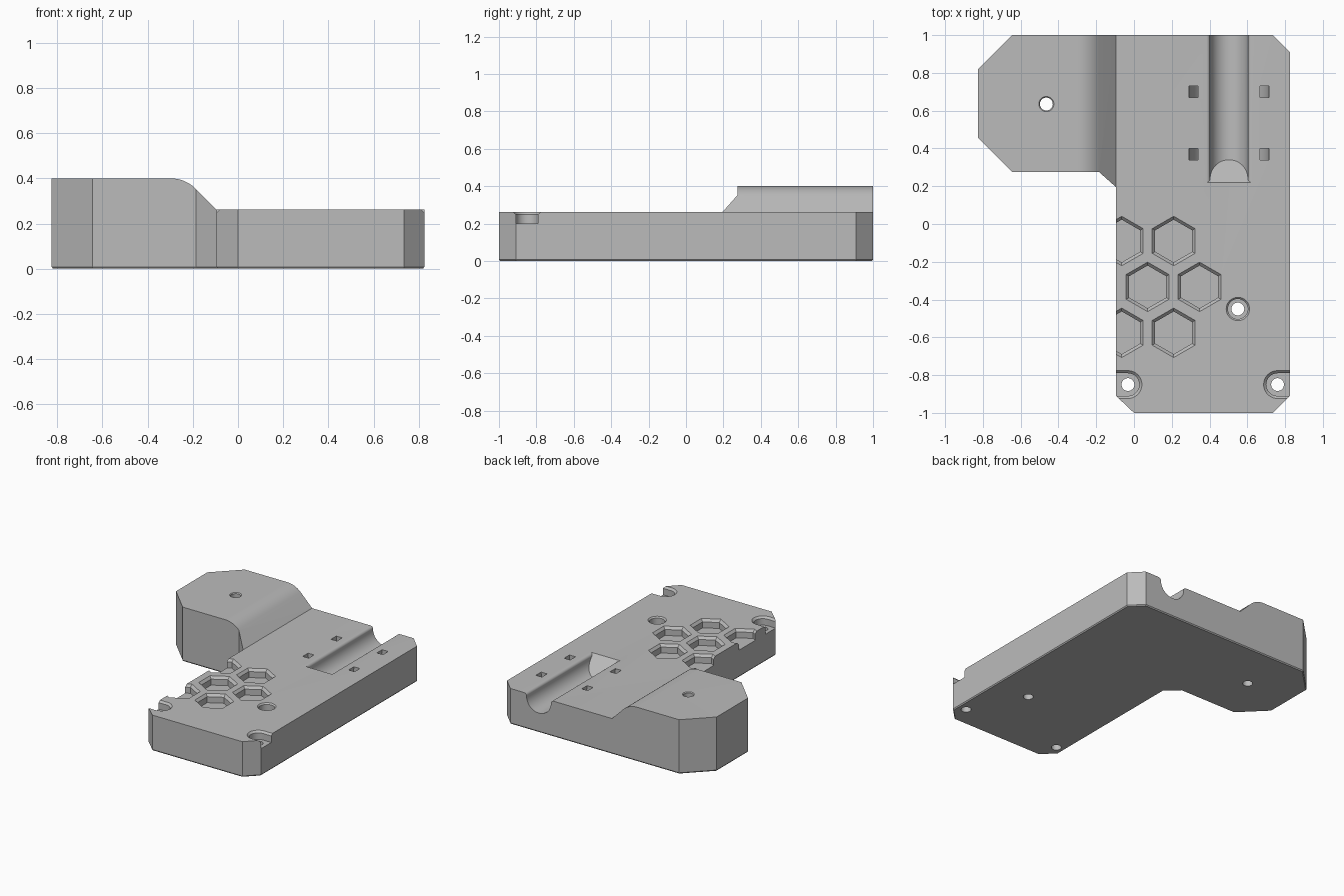
import bpy, bmesh
from math import sin, cos, pi, sqrt

if "Cube" in bpy.data.objects:
    bpy.data.objects.remove(bpy.data.objects["Cube"])

DECK, TOWER, EDGE = 0.262, 0.40, 0.017     # two top levels and top chamfer
SLOPE_END, ARC_R = -0.095, 0.157           # ramp between the levels
ARC_X = SLOPE_END - (TOWER - DECK) - ARC_R * (sqrt(2) - 1)
TROUGH_X = 0.503

grey = bpy.data.materials.new("plain grey")
grey.use_nodes = True
grey.diffuse_color = (0.5, 0.5, 0.5, 1)
grey.node_tree.nodes["Principled BSDF"].inputs["Base Color"].default_value = (0.5, 0.5, 0.5, 1)


def top_height(x):
    """Flat tower, rounded shoulder, 45 degree ramp, flat deck."""
    if x <= ARC_X:
        return TOWER
    if x >= SLOPE_END:
        return DECK
    d = x - ARC_X
    if d < ARC_R * sin(pi / 4) + 1e-6:
        return TOWER - ARC_R + sqrt(ARC_R ** 2 - d ** 2)
    return DECK + SLOPE_END - x


def make_object(name, bm):
    mesh = bpy.data.meshes.new(name)
    bm.to_mesh(mesh)
    bm.free()
    mesh.materials.append(grey)
    ob = bpy.data.objects.new(name, mesh)
    bpy.context.collection.objects.link(ob)
    return ob


def loft(bm, rings):
    """Closed solid through rings with equal point counts."""
    loops = [[bm.verts.new(p) for p in ring] for ring in rings]
    n = len(loops[0])
    faces = [bm.faces.new(loops[0]), bm.faces.new(loops[-1])]
    for a, b in zip(loops, loops[1:]):
        for i in range(n):
            j = (i + 1) % n
            faces.append(bm.faces.new((a[i], a[j], b[j], b[i])))
    bmesh.ops.recalc_face_normals(bm, faces=faces)


def ring(x, y, z, r, n, turn=0.0):
    return [(x + r * cos(turn + 2 * pi * i / n), y + r * sin(turn + 2 * pi * i / n), z)
            for i in range(n)]


def flared(bm, shape, floor, top, r, flare):
    """Pocket with a 45 degree chamfered mouth."""
    loft(bm, [shape(floor, r), shape(top - flare, r), shape(top + 0.015, r + flare + 0.015)])


# Body: outline with an inset rim, cut along the ramp, raised to the height rule
outline = [(-0.825, 0.82), (-0.825, 0.455), (-0.645, 0.275), (-0.185, 0.275),
           (-0.095, 0.195), (-0.095, -0.91), (0, -1), (0.735, -1),
           (0.825, -0.91), (0.825, 0.91), (0.735, 1), (-0.645, 1)]
bm = bmesh.new()
face = bm.faces.new([bm.verts.new((x, y, 0)) for x, y in outline])
bmesh.ops.inset_region(bm, faces=[face], thickness=EDGE, use_boundary=True, use_even_offset=True)
cuts = [ARC_X + ARC_R * sin(pi / 4 * i / 8) for i in range(9)] + [SLOPE_END]
for x in cuts:
    bmesh.ops.bisect_plane(bm, geom=bm.verts[:] + bm.edges[:] + bm.faces[:], dist=1e-5,
                           plane_co=(x, 0, 0), plane_no=(1, 0, 0))
for v in bm.verts:
    v.co.z = top_height(v.co.x) - (EDGE if v.is_boundary else 0)
rim = [e for e in bm.edges if e.is_boundary]
skirt = bmesh.ops.extrude_edge_only(bm, edges=rim)["geom"]
for v in skirt:
    if isinstance(v, bmesh.types.BMVert):
        v.co.z = 0.008
base = bmesh.ops.contextual_create(bm, geom=[e for e in bm.edges if e.is_boundary])["faces"]
bmesh.ops.inset_region(bm, faces=base, thickness=0.006, use_even_offset=True)
for f in base:
    for v in f.verts:
        v.co.z = 0
bmesh.ops.recalc_face_normals(bm, faces=bm.faces[:])
body = make_object("bracket_body", bm)

# Pockets
bm = bmesh.new()

# Honeycomb recesses
for hx, hy in [(0.21, -0.09), (-0.065, -0.09), (0.072, -0.333),
               (0.347, -0.333), (0.21, -0.576), (-0.065, -0.576)]:
    flared(bm, lambda z, r: ring(hx, hy, z, r, 6, pi / 2), 0.2, DECK, 0.113, 0.018)

# Corner screw seats, open to the sides
for sx, side in [(0.76, 1), (-0.032, -1)]:
    def seat(z, r):
        arc = [(sx - side * r * sin(pi * i / 16), -0.85 + r * cos(pi * i / 16), z) for i in range(17)]
        return arc + [(sx + side * 0.2, -0.85 - r, z), (sx + side * 0.2, -0.85 + r, z)]
    flared(bm, seat, 0.2, DECK, 0.06, 0.014)

# Round screw seat
flared(bm, lambda z, r: ring(0.55, -0.45, z, r, 32), 0.2, DECK, 0.053, 0.009)

# Cable trough: round bottom, rounded lips, sloped inner end
R, LIP = 0.1, 0.02
half = [(R + LIP, 0.3)]
half += [(R + LIP - LIP * sin(a), DECK - LIP + LIP * cos(a)) for a in [pi / 2 * i / 6 for i in range(7)]]
half += [(R * cos(a), DECK - LIP - R * sin(a)) for a in [pi / 2 * i / 12 for i in range(1, 13)]]
profile = half + [(-x, z) for x, z in reversed(half[:-1])]
loft(bm, [[(TROUGH_X + x, 0.22 + DECK - z, z) for x, z in profile],
          [(TROUGH_X + x, 1.1, z) for x, z in profile]])

# Curved strap channels passing under the trough
for cy in (0.37, 0.70):
    def half_ring(r):
        pts = [(r * cos(pi * i / 24), DECK - r * sin(pi * i / 24)) for i in range(25)]
        return [(r, 0.3)] + pts + [(-r, 0.3)]
    band = half_ring(0.212) + half_ring(0.163)[::-1]
    loft(bm, [[(TROUGH_X + x, cy + s * 0.031, z) for x, z in band] for s in (-1, 1)])
pockets = make_object("pocket_cutter", bm)

# Through holes
bm = bmesh.new()
for hx, hy in [(0.76, -0.85), (-0.032, -0.85), (0.55, -0.45)]:
    loft(bm, [ring(hx, hy, z, 0.034, 32) for z in (-0.05, 0.3)])
flared(bm, lambda z, r: ring(-0.464, 0.635, z, r, 32), -0.05, TOWER, 0.034, 0.006)
holes = make_object("hole_cutter", bm)

# Cut the body, then remove the cutters
bpy.context.view_layer.objects.active = body
body.select_set(True)
for cutter in (pockets, holes):
    cutter.hide_render = True
    mod = body.modifiers.new("cut", "BOOLEAN")
    mod.operation = "DIFFERENCE"
    mod.solver = "EXACT"
    mod.object = cutter
    bpy.ops.object.modifier_apply(modifier=mod.name)
    bpy.data.objects.remove(cutter)
bpy.ops.object.shade_smooth_by_angle(angle=pi / 9)
